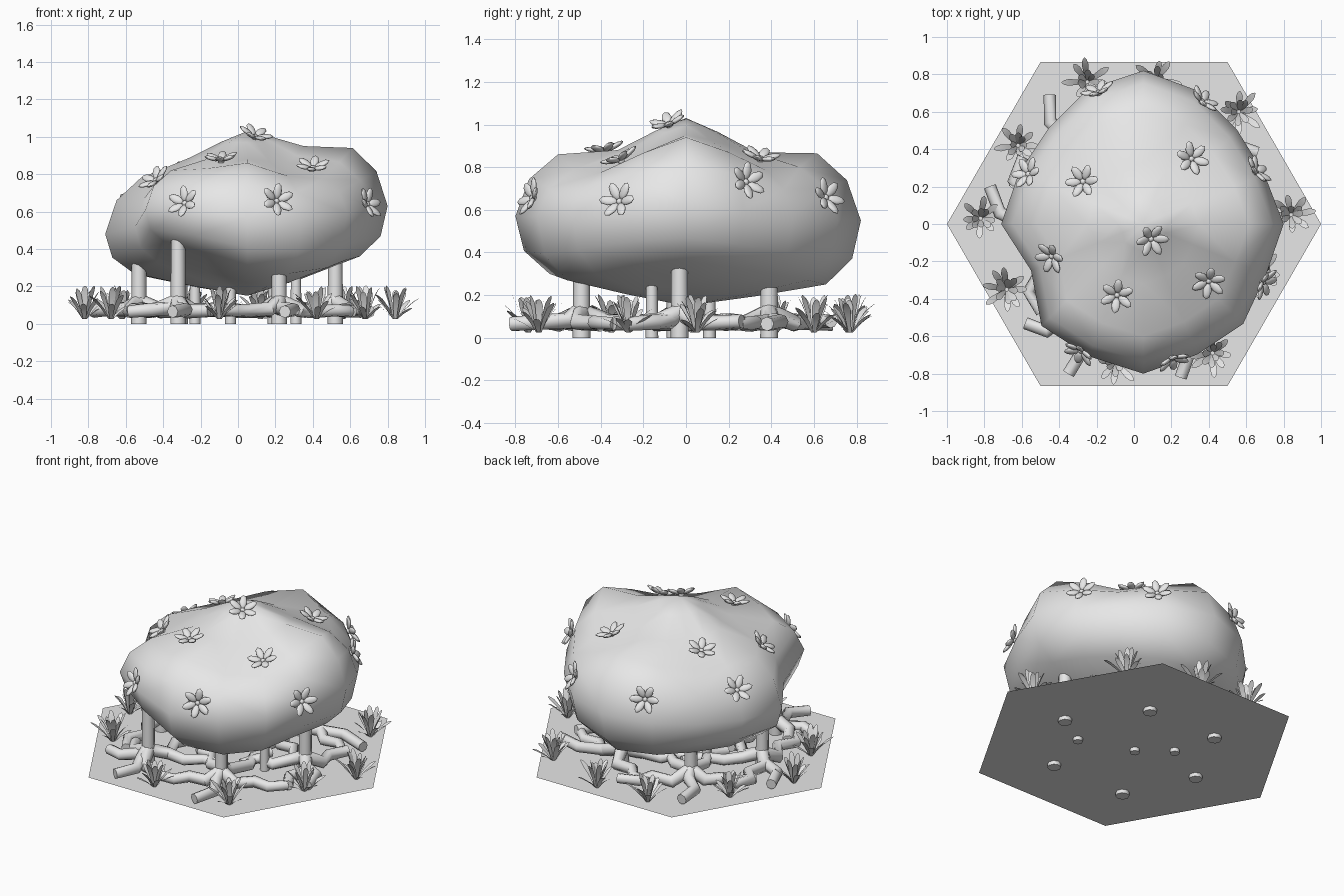
import bpy, bmesh, math, random
from mathutils import Vector, Matrix
from mathutils.bvhtree import BVHTree

random.seed(4)
if "Cube" in bpy.data.objects:
    bpy.data.objects.remove(bpy.data.objects["Cube"])

GREY = (0.8, 0.8, 0.8, 1)
grey = bpy.data.materials.new("plain_grey")
grey.use_nodes = True
grey.diffuse_color = GREY
for node in grey.node_tree.nodes:
    if node.type == 'BSDF_PRINCIPLED':
        node.inputs["Base Color"].default_value = GREY


def finish(name, bm, smooth=None):
    """Turn a bmesh into a named object with the grey material."""
    mesh = bpy.data.meshes.new(name)
    bm.to_mesh(mesh)
    bm.free()
    mesh.materials.append(grey)
    obj = bpy.data.objects.new(name, mesh)
    bpy.context.collection.objects.link(obj)
    if smooth:
        bpy.ops.object.select_all(action='DESELECT')
        obj.select_set(True)
        bpy.context.view_layer.objects.active = obj
        bpy.ops.object.shade_smooth_by_angle(angle=math.radians(smooth))


def polar(r, a, z=0.0):
    return Vector((r * math.cos(a), r * math.sin(a), z))


def mix(a, b, t):
    return a + (b - a) * t


# Ground: a flat hexagon
GROUND = 0.025
bm = bmesh.new()
bm.faces.new([bm.verts.new(polar(1, i * math.pi / 3, GROUND)) for i in range(6)])
finish("ground", bm)

# Canopy: a lumpy closed loft of rings around a centre
rim = [.75, .70, .71, .77, .82, .78, .72, .72, .76, .65, .77, .765, .80, .755, .755, .71]
inner = [.95, .93, .90, .88, .87, .87, .86, .87, .89, .89, .88, .88, .88, .87, .86, .90]
shoulder = [.94, .87, .785, .80, .865, .82, .78, .77, .78, .77, .82, .83, .86, .79, .775, .865]
middle = [.63, .60, .57, .55, .55, .53, .50, .48, .48, .52, .61, .61, .57, .57, .59, .62]
under = [.36, .33, .30, .27, .25, .25, .25, .25, .27, .33, .43, .38, .30, .27, .30, .34]
CENTRE = Vector((0.05, 0, 0))
TOP, BOTTOM = 1.03, 0.15

bm = bmesh.new()
rings = []
for spread, low, high, t in (
        (0.18, inner, [TOP] * 16, 0.6), (0.4, inner, inner, 0),
        (0.75, shoulder, shoulder, 0), (0.92, middle, shoulder, 0.6),
        (1.0, middle, middle, 0), (0.95, middle, under, 0.6),
        (0.8, under, under, 0), (0.4, under, [BOTTOM] * 16, 0.55)):
    rings.append([bm.verts.new(CENTRE + polar(rim[i] * spread, i * math.pi / 8,
                                              mix(low[i], high[i], t)))
                  for i in range(16)])
crown = bm.verts.new(CENTRE + Vector((0, 0, TOP)))
base = bm.verts.new(CENTRE + Vector((0, 0, BOTTOM)))
for i in range(16):
    j = (i + 1) % 16
    bm.faces.new((crown, rings[0][i], rings[0][j]))
    bm.faces.new((base, rings[-1][j], rings[-1][i]))
    for a, b in zip(rings, rings[1:]):
        bm.faces.new((a[i], b[i], b[j], a[j]))
bmesh.ops.triangulate(bm, faces=bm.faces[:])
bmesh.ops.recalc_face_normals(bm, faces=bm.faces[:])
surface = BVHTree.FromBMesh(bm)
finish("canopy", bm, 60)

# Stems: a ring of slim tapered trunks, with three short ones in the middle
stem_feet = [Vector((x, y, 0)) for x, y in (
    (.52, -.03), (.20, .39), (-.31, .39), (-.53, -.05), (-.32, -.49), (.22, -.49))]
short_feet = [Vector((x, y, 0)) for x, y in ((.31, -.16), (-.04, -.04), (-.23, .11))]
bm = bmesh.new()
for feet, radius, height in ((stem_feet, 0.042, 0.46), (short_feet, 0.03, 0.27)):
    for foot in feet:
        bmesh.ops.create_cone(bm, cap_ends=True, segments=8, radius1=radius,
                              radius2=radius * 0.9, depth=height,
                              matrix=Matrix.Translation(foot + Vector((0, 0, height / 2))))
finish("stems", bm, 50)

# Roots: crooked tubes, some reaching outward to set tips, others winding inside
paths = []
for n, x, y in ((0, .70, -.27), (1, .66, .38), (2, -.45, .69), (3, -.77, .20),
                (4, -.58, -.53), (4, -.35, -.80), (5, .25, -.82)):
    start, tip = stem_feet[n], Vector((x, y, 0))
    along = tip - start
    bend = Vector((-along.y, along.x, 0)).normalized() * 0.06
    paths.append([start + Vector((0, 0, .13)), start + along * .2 + Vector((0, 0, .08)),
                  start + along * .6 + bend + Vector((0, 0, .075)), tip + Vector((0, 0, .065))])
for foot in stem_feet:
    outward = math.atan2(foot.y, foot.x)
    for k in range(4):
        heading = outward + math.radians(85 + 63 * k)
        points = [foot + Vector((0, 0, 0.12))]
        for step in range(4):
            turn = (0.5 if (step + k) % 2 else -0.5) + random.uniform(-0.15, 0.15)
            nxt = points[-1] + polar(random.uniform(0.1, 0.14), heading + turn)
            nxt.z = random.uniform(0.065, 0.08)
            if Vector((nxt.x, nxt.y)).length > 0.7:
                break
            points.append(nxt)
        if len(points) > 1:
            paths.append(points)

curve = bpy.data.curves.new("roots", 'CURVE')
curve.dimensions = '3D'
curve.bevel_depth = 0.042
curve.bevel_resolution = 2
curve.use_fill_caps = True
for points in paths:
    spline = curve.splines.new('POLY')
    spline.points.add(len(points) - 1)
    for n, (sp, p) in enumerate(zip(spline.points, points)):
        sp.co = (*p, 1)
        sp.radius = 1.0 - 0.07 * n
root_curve = bpy.data.objects.new("root_paths", curve)
bpy.context.collection.objects.link(root_curve)
root_mesh = bpy.data.meshes.new_from_object(
    root_curve.evaluated_get(bpy.context.evaluated_depsgraph_get()))
bm = bmesh.new()
bm.from_mesh(root_mesh)
bpy.data.objects.remove(root_curve)
bpy.data.meshes.remove(root_mesh)
finish("roots", bm, 55)

# Grass: tufts of thin arching blades
tufts = [(-.25, .76), (.12, .77), (.56, .60), (.84, .05), (.68, -.27), (.42, -.69),
         (-.10, -.74), (-.68, -.35), (-.82, .03), (-.62, .42)]
bm = bmesh.new()
for x, y in tufts:
    for k in range(16):
        a = k * math.tau / 16 * 2 + random.uniform(-0.2, 0.2)
        upright = k >= 8
        reach = random.uniform(0.03, 0.07) if upright else random.uniform(0.08, 0.13)
        rise = random.uniform(0.14, 0.18) if upright else random.uniform(0.06, 0.14)
        side = polar(1, a + math.pi / 2)
        foot = Vector((x, y, GROUND))
        previous = None
        for t, width in ((0, .007), (.35, .014), (.7, .018), (.9, .012), (1, .002)):
            spine = foot + polar(0.01 + reach * t, a, rise * (1.5 * t - 0.5 * t * t))
            pair = [bm.verts.new(spine - side * width), bm.verts.new(spine + side * width)]
            if previous:
                bm.faces.new((previous[0], pair[0], pair[1], previous[1]))
            previous = pair
bmesh.ops.recalc_face_normals(bm, faces=bm.faces[:])
finish("grass_tufts", bm, 40)

# Flowers: cupped petals round a button, laid on the canopy
flowers = [(-.28, .23, .86), (.31, .35, .85), (.09, -.08, 1.0), (-.45, -.18, .78),
           (-.09, -.38, .87), (.40, -.30, .82), (-.20, .73, .68), (.37, .66, .66),
           (.65, .28, .73), (-.57, .27, .67), (-.28, -.67, .64), (.21, -.73, .66),
           (.67, -.30, .63)]
bm = bmesh.new()
for n, spot in enumerate(flowers):
    point, normal, _, _ = surface.find_nearest(Vector(spot))
    place = (Matrix.Translation(point + normal * 0.01)
             @ normal.to_track_quat('Z', 'Y').to_matrix().to_4x4()
             @ Matrix.Rotation(n * 0.7, 4, 'Z'))
    bmesh.ops.create_uvsphere(bm, u_segments=8, v_segments=5, radius=0.018, matrix=place)
    for k in range(6):
        petal = (place @ Matrix.Rotation(k * math.tau / 6, 4, 'Z')
                 @ Matrix.Rotation(-0.35, 4, 'Y') @ Matrix.Translation((0.055, 0, 0))
                 @ Matrix.Diagonal((0.045, 0.024, 0.012, 1)))
        bmesh.ops.create_uvsphere(bm, u_segments=8, v_segments=6, radius=1, matrix=petal)
finish("flowers", bm, 60)
